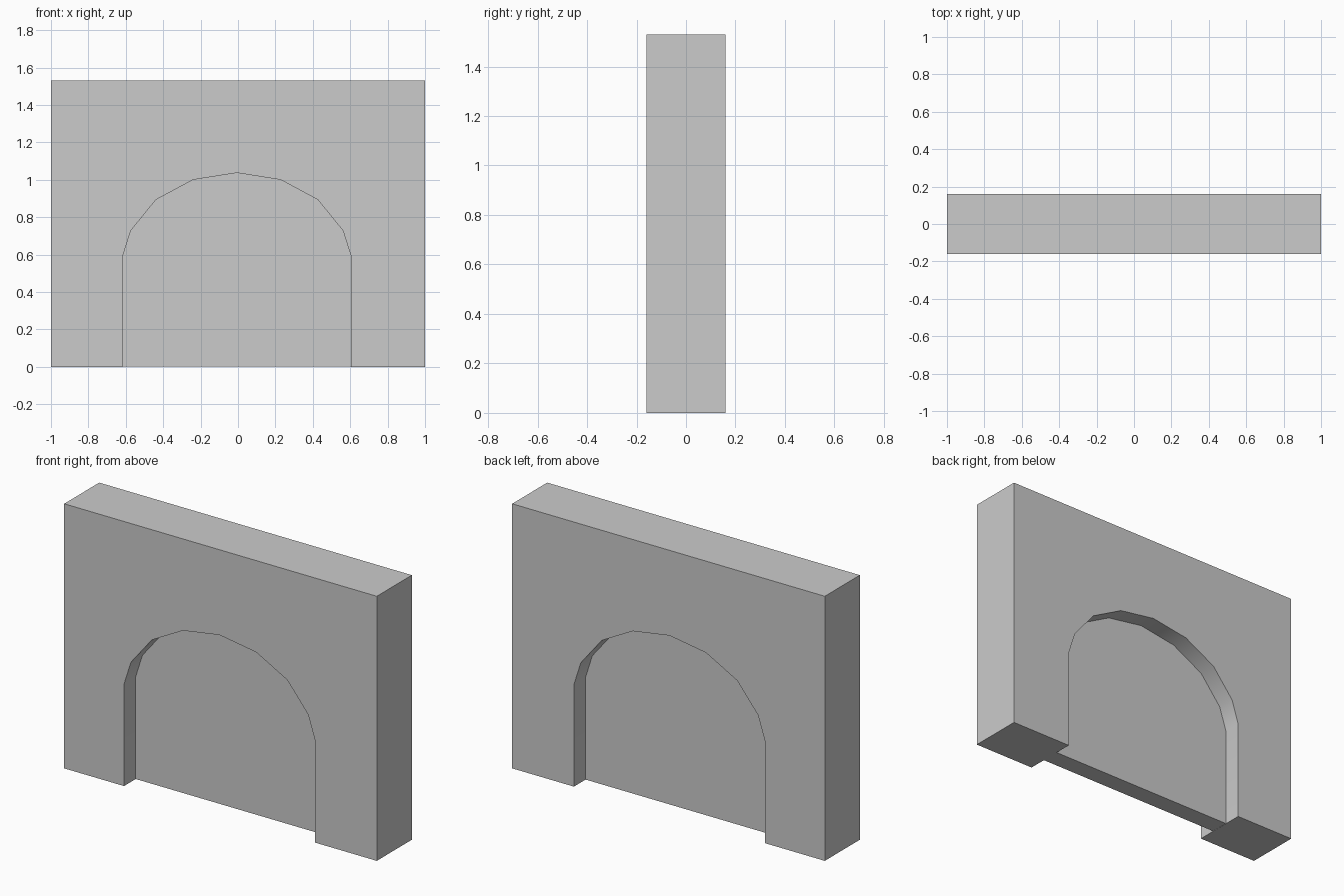
import bpy, bmesh

if "Cube" in bpy.data.objects:
    bpy.data.objects.remove(bpy.data.objects["Cube"])

# Left half of the arch opening, from the ground to the crown
HALF = [(-0.611, 0.0), (-0.611, 0.59), (-0.567, 0.728), (-0.433, 0.893), (-0.234, 1.0)]
CENTRE, CROWN = -0.006, 1.037


def arch(scale=1.0):
    left = [(CENTRE * (scale == 1.0) + x * scale, z * scale) for x, z in HALF]
    right = [(CENTRE * (scale == 1.0) - x * scale, z * scale) for x, z in reversed(HALF)]
    return left + [(CENTRE * (scale == 1.0), CROWN * scale)] + right


def extrude_profile(name, points, half_depth, base=0.0):
    bm = bmesh.new()
    face = bm.faces.new([bm.verts.new((x, -half_depth, z + base)) for x, z in points])
    result = bmesh.ops.extrude_face_region(bm, geom=[face])
    verts = [v for v in result["geom"] if isinstance(v, bmesh.types.BMVert)]
    bmesh.ops.translate(bm, verts=verts, vec=(0, 2 * half_depth, 0))
    bmesh.ops.recalc_face_normals(bm, faces=bm.faces)
    # Triangulate the large concave faces cleanly
    bmesh.ops.triangulate(bm, faces=[f for f in bm.faces if len(f.verts) > 4])
    mesh = bpy.data.meshes.new(name)
    bm.to_mesh(mesh)
    bm.free()
    obj = bpy.data.objects.new(name, mesh)
    bpy.context.collection.objects.link(obj)
    bpy.ops.object.select_all(action="DESELECT")
    obj.select_set(True)
    bpy.context.view_layer.objects.active = obj
    bpy.ops.object.shade_smooth_by_angle(angle=0.7)
    return obj


# Wall with the arched opening
outline = [(-1, 0), (-1, 1.53), (1, 1.53), (1, 0)]
extrude_profile("arched_wall", outline + arch()[::-1], 0.16)

# Thin infill panel set midway in the opening, slightly larger so it seats in the wall
extrude_profile("infill_panel", arch(1.047), 0.055, base=0.001)
